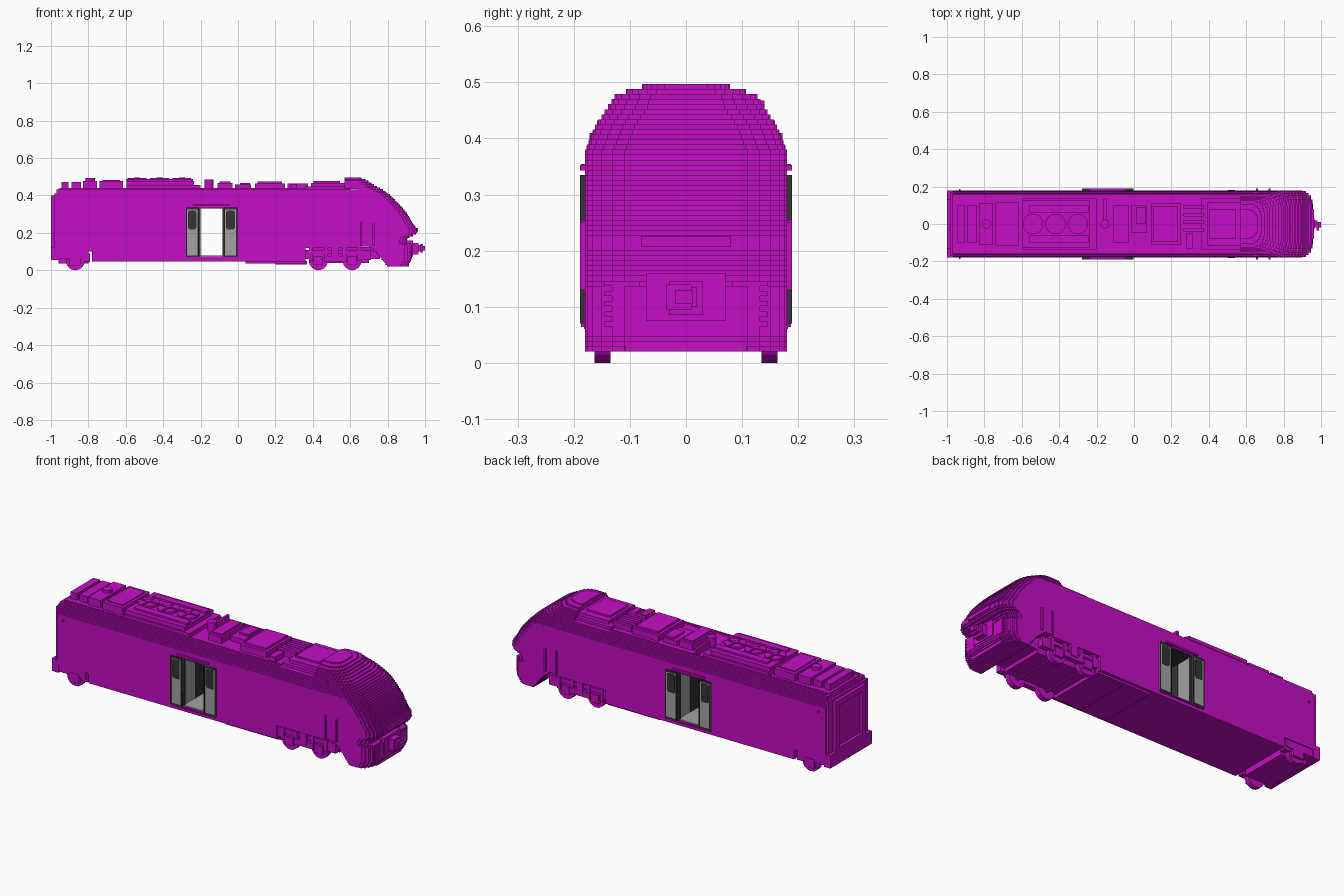
import bpy, bmesh, math
from mathutils import Matrix, Vector

if "Cube" in bpy.data.objects:
    bpy.data.objects.remove(bpy.data.objects["Cube"], do_unlink=True)


def material(name, rgb):
    m = bpy.data.materials.new(name)
    m.diffuse_color = (*rgb, 1)
    m.use_nodes = True
    b = m.node_tree.nodes["Principled BSDF"]
    b.inputs["Base Color"].default_value = (*rgb, 1)
    b.inputs["Roughness"].default_value = 0.8
    return m


MAGENTA = material("magenta", (0.56, 0.004, 0.56))
DARK = material("dark_grey", (0.033, 0.033, 0.033))
GREY = material("light_grey", (0.36, 0.36, 0.36))


# helpers that collect shapes into one mesh per part
def finish(name, bm, mat=MAGENTA):
    bmesh.ops.recalc_face_normals(bm, faces=bm.faces)
    me = bpy.data.meshes.new(name)
    bm.to_mesh(me)
    bm.free()
    me.materials.append(mat)
    ob = bpy.data.objects.new(name, me)
    bpy.context.collection.objects.link(ob)
    return ob


def box(bm, x0, x1, y0, y1, z0, z1):
    m = Matrix.Translation(((x0 + x1) / 2, (y0 + y1) / 2, (z0 + z1) / 2))
    bmesh.ops.create_cube(bm, size=1, matrix=m @ Matrix.Diagonal((x1 - x0, y1 - y0, z1 - z0, 1)))


def boxes(name, items, mat=MAGENTA, mirror=False):
    bm = bmesh.new()
    for b in items:
        box(bm, *b)
        if mirror:
            box(bm, b[0], b[1], -b[3], -b[2], b[4], b[5])
    return finish(name, bm, mat)


def cylinder(bm, c, r, depth, axis="Z", n=16):
    rot = Matrix.Rotation(math.pi / 2, 4, "X") if axis == "Y" else Matrix()
    bmesh.ops.create_cone(bm, cap_ends=True, segments=n, radius1=r, radius2=r,
                          depth=depth, matrix=Matrix.Translation(c) @ rot)


def prism(bm, pts, move):
    f = bm.faces.new([bm.verts.new(p) for p in pts])
    r = bmesh.ops.extrude_face_region(bm, geom=[f])
    bmesh.ops.translate(bm, vec=Vector(move),
                        verts=[v for v in r["geom"] if isinstance(v, bmesh.types.BMVert)])


def lerp(table, t):
    for (a, u), (b, v) in zip(table, table[1:]):
        if t <= b:
            return u + (v - u) * max(0, t - a) / (b - a)
    return table[-1][1]


# half width and nose tip by height
WIDTH = [(0.375, 0.18), (0.40, 0.17), (0.425, 0.16), (0.455, 0.14), (0.478, 0.125), (0.484, 0.105), (0.5, 0.055)]
NOSE = [(0.02, 0.905), (0.05, 0.925), (0.07, 0.93), (0.135, 0.93), (0.15, 0.90), (0.175, 0.91),
        (0.19, 0.945), (0.20, 0.957), (0.225, 0.955), (0.25, 0.935), (0.30, 0.907), (0.35, 0.865),
        (0.40, 0.815), (0.43, 0.775), (0.455, 0.73), (0.48, 0.69), (0.495, 0.655)]
STEP = 0.009


# body shell: stepped section pushed along the length
def shell(bm, x0, x1, z0, z1=0.432):
    right, z = [(0.18, z0)], 0.378
    if z1 < z:
        right.append((0.18, z1))
    else:
        w = 0.18
        while z < z1 - 0.001:
            right.append((w, z))
            w = lerp(WIDTH, z + STEP / 2)
            right.append((w, z))
            z += STEP
        right.append((w, z1))
    pts = right + [(-y, z) for y, z in reversed(right)]
    prism(bm, [(x0, y, z) for y, z in pts], (x1 - x0, 0, 0))


bm = bmesh.new()
shell(bm, -0.97, -0.78, 0.10)
shell(bm, -0.78, -0.21, 0.047)
shell(bm, -0.21, -0.075, 0.335)
shell(bm, -0.21, -0.075, 0.047, 0.075)
shell(bm, -0.075, 0.36, 0.047)
shell(bm, 0.36, 0.66, 0.12)
finish("body_shell", bm)

# cab nose: stack of thin layers with stepped corners
bm = bmesh.new()
z = 0.02
while z < 0.492:
    zm = z + STEP / 2
    w, tip = lerp(WIDTH, zm), lerp(NOSE, zm)
    back = 0.57 if zm > 0.43 else 0.64
    if zm < 0.125:
        back = lerp([(0.02, 0.80), (0.09, 0.745), (0.125, 0.70)], zm)
    edge = [(back, w)]
    cx, cy, n = 0.055, min(0.07, w * 0.5), 5
    for i in range(n):
        a0, a1 = i / n * math.pi / 2, (i + 1) / n * math.pi / 2
        x = tip - cx + cx * math.sin(a1)
        edge.append((tip - cx + cx * math.sin(a0), w - cy + cy * math.cos(a0)))
        edge.append((tip - cx + cx * math.sin(a0), w - cy + cy * math.cos(a1)))
    edge.append((tip, w - cy))
    clean = [edge[0]]
    for p in edge[1:]:
        if (Vector(p) - Vector(clean[-1])).length > 1e-5:
            clean.append(p)
    pts = clean + [(x, -y) for x, y in reversed(clean)]
    prism(bm, [(x, y, z) for x, y in pts], (0, 0, STEP))
    z += STEP
finish("cab_nose", bm)

# nose fittings
boxes("headlight_band", [(0.90, 0.962, -0.08, 0.08, 0.207, 0.226)])
boxes("nose_panel", [(0.86, 0.935, -0.07, 0.07, 0.075, 0.16)])
boxes("nose_louvres", [(0.86, 0.925, 0.082, 0.145, 0.065 + i * 0.018, 0.074 + i * 0.018)
                       for i in range(5)], mirror=True)
boxes("bumper_lip", [(0.86, 0.915, -0.108, 0.108, 0.02, 0.038)])
boxes("coupler", [(0.92, 0.965, -0.03, 0.03, 0.085, 0.145), (0.96, 0.98, -0.02, 0.02, 0.10, 0.135),
                  (0.975, 0.988, -0.035, 0.01, 0.095, 0.14), (0.985, 1.0, -0.02, 0.012, 0.105, 0.13)])

# rear end with gangway frame
boxes("rear_end", [(-0.982, -0.965, -0.172, 0.172, 0.10, 0.41)])
boxes("gangway_frame", [(-1, -0.975, 0.10, 0.13, 0.115, 0.40)], mirror=True)
boxes("gangway_crossbars", [(-1, -0.975, -0.13, 0.13, 0.37, 0.40), (-1, -0.975, -0.13, 0.13, 0.115, 0.14)])
boxes("rear_skirt", [(-1, -0.96, -0.18, 0.18, 0.055, 0.125), (-0.96, -0.92, -0.175, 0.175, 0.06, 0.11)])

# underside
boxes("underfloor_tray", [(0.04, 0.36, -0.165, 0.165, 0.036, 0.05), (0.20, 0.37, -0.15, 0.15, 0.03, 0.05)])


def wheels(name, centres):
    bm = bmesh.new()
    for x in centres:
        for s in (-1, 1):
            cylinder(bm, (x, s * 0.149, 0.05), 0.05, 0.028, "Y")
        cylinder(bm, (x, 0, 0.05), 0.015, 0.28, "Y", 8)
    finish(name, bm)


wheels("front_wheels", (0.43, 0.61))
wheels("rear_wheels", (-0.87,))
boxes("front_bogie_core", [(0.38, 0.70, -0.12, 0.12, 0.04, 0.125), (0.70, 0.76, -0.12, 0.12, 0.06, 0.13)])
frame = [(0.36, 0.71, 0.155, 0.17, 0.088, 0.108), (0.46, 0.58, 0.15, 0.178, 0.045, 0.075),
         (0.50, 0.54, 0.155, 0.182, 0.06, 0.12)]
for x in (0.43, 0.61):
    frame += [(x - 0.025, x + 0.025, 0.155, 0.176, 0.03, 0.075), (x - 0.05, x - 0.03, 0.155, 0.174, 0.05, 0.122),
              (x + 0.03, x + 0.05, 0.155, 0.174, 0.05, 0.122)]
frame += [(0.36, 0.39, 0.14, 0.17, 0.06, 0.09), (0.66, 0.71, 0.14, 0.17, 0.055, 0.09)]
boxes("front_bogie_frame", frame, mirror=True)
boxes("rear_bogie_core", [(-0.96, -0.80, -0.13, 0.13, 0.035, 0.105)])
boxes("rear_bogie_frame", [(-0.95, -0.80, 0.15, 0.175, 0.06, 0.105), (-0.90, -0.84, 0.15, 0.178, 0.025, 0.075),
                           (-0.83, -0.79, 0.14, 0.17, 0.045, 0.09)], mirror=True)

# sliding doors
boxes("door_leaves", [(-0.279, -0.21, 0.179, 0.187, 0.07, 0.335),
                      (-0.075, -0.004, 0.179, 0.187, 0.07, 0.335)], GREY, True)
trim = []
for x0, x1 in ((-0.279, -0.21), (-0.075, -0.004)):
    trim += [(x0, x1, 0.18, 0.189, 0.325, 0.335), (x0, x1, 0.18, 0.189, 0.07, 0.078),
             (x0, x0 + 0.006, 0.18, 0.189, 0.07, 0.335), (x1 - 0.006, x1, 0.18, 0.189, 0.07, 0.335),
             (x0 + 0.012, x1 - 0.012, 0.186, 0.189, 0.225, 0.315), (x0 + 0.017, x1 - 0.017, 0.186, 0.189, 0.218, 0.32)]
boxes("door_frames_and_windows", trim, DARK, True)
boxes("door_lintel", [(-0.24, -0.045, 0.178, 0.189, 0.343, 0.353)], mirror=True)
boxes("door_sill", [(-0.275, -0.008, 0.178, 0.187, 0.064, 0.07)], mirror=True)

# vestibule lining
boxes("vestibule_panels", [(-0.211, -0.205, 0.02, 0.17, 0.08, 0.33), (-0.08, -0.074, 0.02, 0.17, 0.08, 0.33),
                           (-0.21, -0.075, 0.0, 0.178, 0.073, 0.08)], GREY, True)
boxes("vestibule_dark_trim", [(-0.211, -0.201, 0.165, 0.18, 0.075, 0.335), (-0.084, -0.074, 0.165, 0.18, 0.075, 0.335),
                              (-0.211, -0.203, 0, 0.08, 0.08, 0.33), (-0.082, -0.074, 0, 0.08, 0.08, 0.33),
                              (-0.21, -0.075, 0, 0.178, 0.33, 0.336)], DARK, True)

# grab rails by the cab
boxes("grab_rails", [(0.653, 0.662, 0.178, 0.189, 0.13, 0.255), (0.72, 0.729, 0.178, 0.189, 0.13, 0.25)], mirror=True)
boxes("rear_brackets", [(-0.935, -0.927, 0.178, 0.187, 0.345, 0.354)], mirror=True)

# roof equipment
R = 0.428
boxes("rear_roof_boxes", [(-0.945, -0.905, -0.10, 0.10, R, 0.472), (-0.89, -0.84, -0.10, 0.10, R, 0.472),
                          (-0.83, -0.755, -0.11, 0.11, R, 0.478), (-0.74, -0.615, -0.115, 0.115, R, 0.477),
                          (-0.725, -0.63, -0.095, 0.095, R, 0.483), (-0.96, -0.60, -0.13, 0.13, R, 0.437)])
boxes("fan_housing", [(-0.595, -0.20, -0.135, 0.135, R, 0.455), (-0.595, -0.235, -0.125, 0.125, R, 0.478)])
boxes("fan_rails", [(-0.56, -0.24, 0.062, 0.10, 0.47, 0.488)], mirror=True)
bm = bmesh.new()
for x in (-0.54, -0.42, -0.30):
    cylinder(bm, (x, 0, 0.482), 0.055, 0.014)
    cylinder(bm, (x, 0, 0.49), 0.016, 0.010, n=8)
    box(bm, x - 0.05, x + 0.05, -0.005, 0.005, 0.48, 0.493)
    box(bm, x - 0.005, x + 0.005, -0.05, 0.05, 0.48, 0.493)
finish("roof_fans", bm)
bm = bmesh.new()
cylinder(bm, (-0.155, 0, 0.46), 0.024, 0.05, n=12)
cylinder(bm, (-0.79, 0, 0.478), 0.025, 0.032, n=12)
box(bm, -0.162, -0.148, -0.02, 0.14, R, 0.468)
finish("insulators", bm)
boxes("middle_roof_boxes", [(-0.11, -0.03, -0.10, 0.10, R, 0.468), (-0.10, -0.04, -0.085, 0.085, R, 0.476),
                            (-0.015, 0.07, -0.045, 0.10, R, 0.458), (0.01, 0.065, 0.0, 0.09, R, 0.468),
                            (0.09, 0.25, -0.11, 0.11, R, 0.465), (0.105, 0.235, -0.095, 0.095, R, 0.476)])
boxes("roof_pipes", [(0.265, 0.375, y, y + 0.018, R, 0.464) for y in (-0.04, 0.0, 0.04, 0.08)]
      + [(0.28, 0.315, -0.13, -0.05, R, 0.462)])
boxes("cab_roof_hood", [(0.36, 0.60, -0.135, 0.135, R, 0.447), (0.39, 0.60, -0.115, 0.115, R, 0.467),
                        (0.405, 0.545, -0.08, 0.08, R, 0.477)])
boxes("roof_side_rails", [(-0.95, 0.36, 0.138, 0.148, R, 0.440)], mirror=True)
